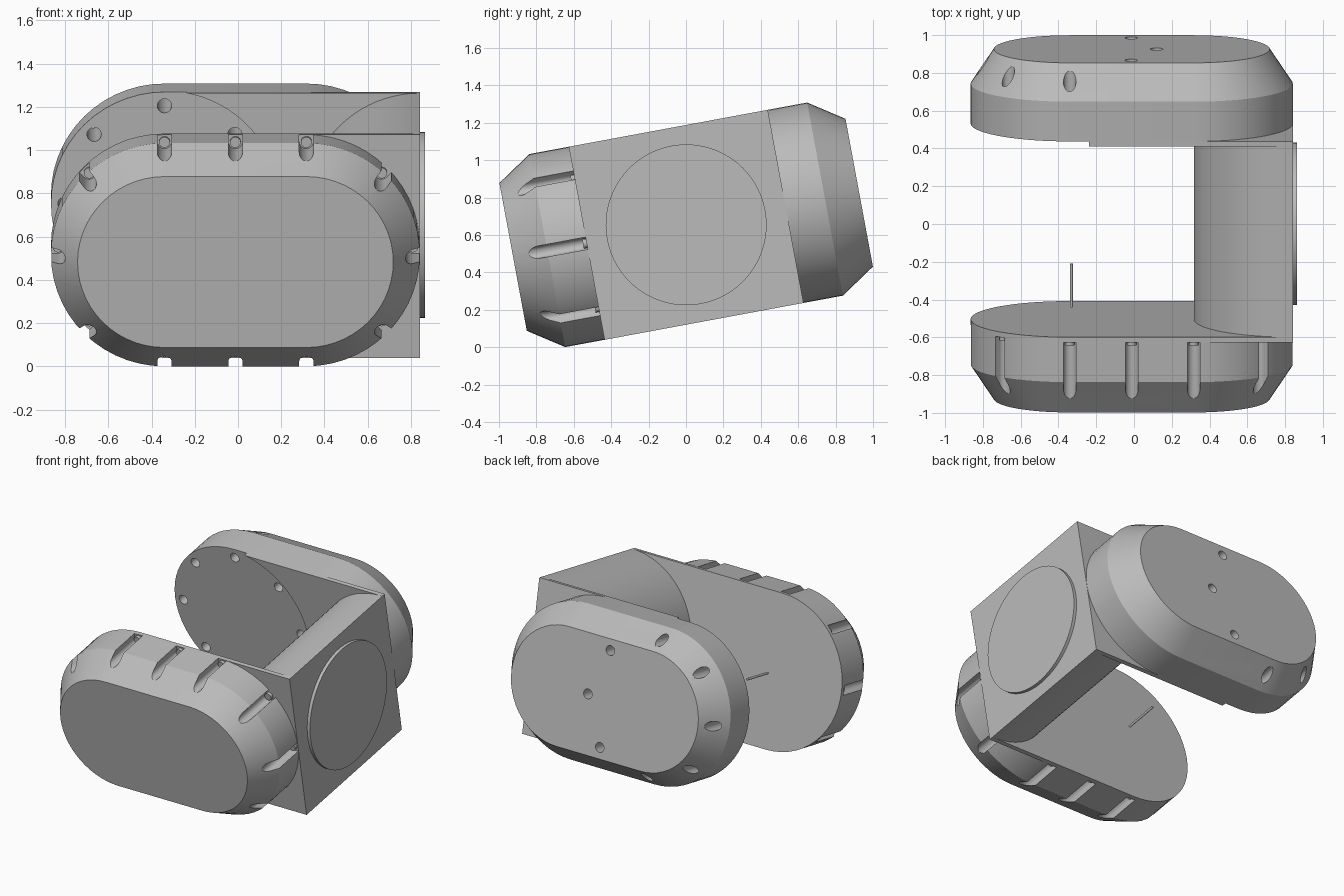
import bpy, bmesh
from math import pi, radians, sin, cos
from mathutils import Matrix

if "Cube" in bpy.data.objects:
    bpy.data.objects.remove(bpy.data.objects["Cube"])

# Shared layout: everything is built upright, then tipped about x
TILT = Matrix.Rotation(radians(10.5), 4, 'X')
CX, CZ, MID = -0.012, 0.643, 0.12
HALF, RAD, RIGHT = 0.328, 0.525, 0.842
FACE_RAD, CORE, SLAB, RIM, OUTER = 0.402, 0.513, 0.541, 0.755, 0.941

grey = bpy.data.materials.new("mid grey")
grey.use_nodes = True
colour = (0.5, 0.5, 0.5, 1)
grey.diffuse_color = colour
grey.node_tree.nodes["Principled BSDF"].inputs["Base Color"].default_value = colour


def arc(x, z, r, start, end, steps=28):
    return [(x + r * cos(radians(start + (end - start) * i / steps)),
             z + r * sin(radians(start + (end - start) * i / steps)))
            for i in range(steps + 1)]


def circle(x, z, r, steps=24):
    return arc(x, z, r, 0, 360, steps)[:-1]


def stadium(r):
    return arc(CX + HALF, CZ, r, -90, 90) + arc(CX - HALF, CZ, r, 90, 270)


def loft(bm, sections):
    """Skin a run of (y, outline) sections and cap both ends."""
    rings = [[bm.verts.new((x, y, z)) for x, z in pts] for y, pts in sections]
    n = len(rings[0])
    for a, b in zip(rings, rings[1:]):
        for i in range(n):
            bm.faces.new((a[i], a[(i + 1) % n], b[(i + 1) % n], b[i]))
    bm.faces.new(rings[0])
    bm.faces.new(rings[-1])


def make(name, solids):
    bm = bmesh.new()
    for sections in solids:
        loft(bm, sections)
    bmesh.ops.recalc_face_normals(bm, faces=bm.faces)
    bm.transform(TILT)
    mesh = bpy.data.meshes.new(name)
    bm.to_mesh(mesh)
    bm.free()
    mesh.materials.append(grey)
    ob = bpy.data.objects.new(name, mesh)
    bpy.context.collection.objects.link(ob)
    return ob


def cut(ob, solids):
    cutter = make("cutter", solids)
    cutter.hide_render = True
    mod = ob.modifiers.new("cut", 'BOOLEAN')
    mod.operation = 'DIFFERENCE'
    mod.solver = 'EXACT'
    mod.object = cutter
    bpy.context.view_layer.objects.active = ob
    bpy.ops.object.modifier_apply(modifier=mod.name)
    bpy.data.objects.remove(cutter)


def smooth(ob):
    bpy.ops.object.select_all(action='DESELECT')
    ob.select_set(True)
    bpy.context.view_layer.objects.active = ob
    bpy.ops.object.shade_smooth_by_angle(angle=radians(25))


def plate(name, side):
    return make(name, [[(MID + side * SLAB, stadium(RAD)),
                        (MID + side * RIM, stadium(RAD)),
                        (MID + side * OUTER, stadium(FACE_RAD))]])


def slab(name, side):
    outline = arc(CX - HALF, CZ, RAD, 90, 270) + [(RIGHT, CZ - RAD), (RIGHT, CZ + RAD)]
    return make(name, [[(MID + side * CORE, outline), (MID + side * SLAB, outline)]])


# Chamfered end plates with a thin square-ended slab inside each
front_plate = plate("front_plate", -1)
back_plate = plate("back_plate", 1)
front_slab = slab("front_slab", -1)
back_slab = slab("back_slab", 1)

# Slot places around the front rim: (centre x, direction in degrees)
slots = [(CX, 90), (CX, -90)]
for a in (-90, -45, 0, 45, 90):
    slots += [(CX + HALF, a), (CX - HALF, 180 - a)]
SLOT_R, SLOT_C = 0.033, 0.492


def slot_outline(x, a):
    ux, uz = cos(radians(a)), sin(radians(a))
    inner = arc(x + SLOT_C * ux, CZ + SLOT_C * uz, SLOT_R, a + 90, a + 270, 12)
    out = 0.12
    ends = [(px + out * ux, pz + out * uz) for px, pz in (inner[-1], inner[0])]
    return inner + ends


cut(front_plate, [[(MID - OUTER - 0.05, slot_outline(x, a)),
                   (MID - SLAB + 0.01, slot_outline(x, a))] for x, a in slots])

# Small pins at the closed end of each slot
pins = make("slot_pins", [
    [(MID - SLAB - 0.02, circle(x + SLOT_C * cos(radians(a)), CZ + SLOT_C * sin(radians(a)), 0.025)),
     (MID - SLAB + 0.01, circle(x + SLOT_C * cos(radians(a)), CZ + SLOT_C * sin(radians(a)), 0.025))]
    for x, a in slots])

# Round recess in the back slab and a ring of through holes in the back plate
recess = circle(CX - HALF, CZ, 0.535, 96)
cut(back_slab, [[(MID + CORE - 0.05, recess), (MID + SLAB + 0.05, recess)]])
holes = [circle(CX - HALF + 0.46 * cos(i * pi / 4), CZ + 0.46 * sin(i * pi / 4), SLOT_R)
         for i in range(8)]
cut(back_plate, [[(MID + SLAB - 0.05, h), (MID + OUTER + 0.05, h)] for h in holes])

# Half-round column joining the plates
column_outline = arc(RIGHT, CZ, RAD, 90, 270, 40)
column = make("column", [[(MID - CORE, column_outline), (MID + CORE, column_outline)]])

# Thin free-standing rod on the ring axis
rod_outline = circle(CX - HALF + 0.008, CZ, 0.008, 12)
rod = make("axis_rod", [[(-0.328, rod_outline), (-0.094, rod_outline)]])

# Raised disc on the flat side of the column
bm = bmesh.new()
bmesh.ops.create_cone(bm, cap_ends=True, segments=72, radius1=0.43, radius2=0.43, depth=0.03,
                      matrix=Matrix.Translation((RIGHT + 0.007, MID, CZ)) @ Matrix.Rotation(pi / 2, 4, 'Y'))
bm.transform(TILT)
mesh = bpy.data.meshes.new("side_disc")
bm.to_mesh(mesh)
bm.free()
mesh.materials.append(grey)
side_disc = bpy.data.objects.new("side_disc", mesh)
bpy.context.collection.objects.link(side_disc)

for ob in (front_plate, back_plate, front_slab, back_slab, pins, column, rod, side_disc):
    smooth(ob)
